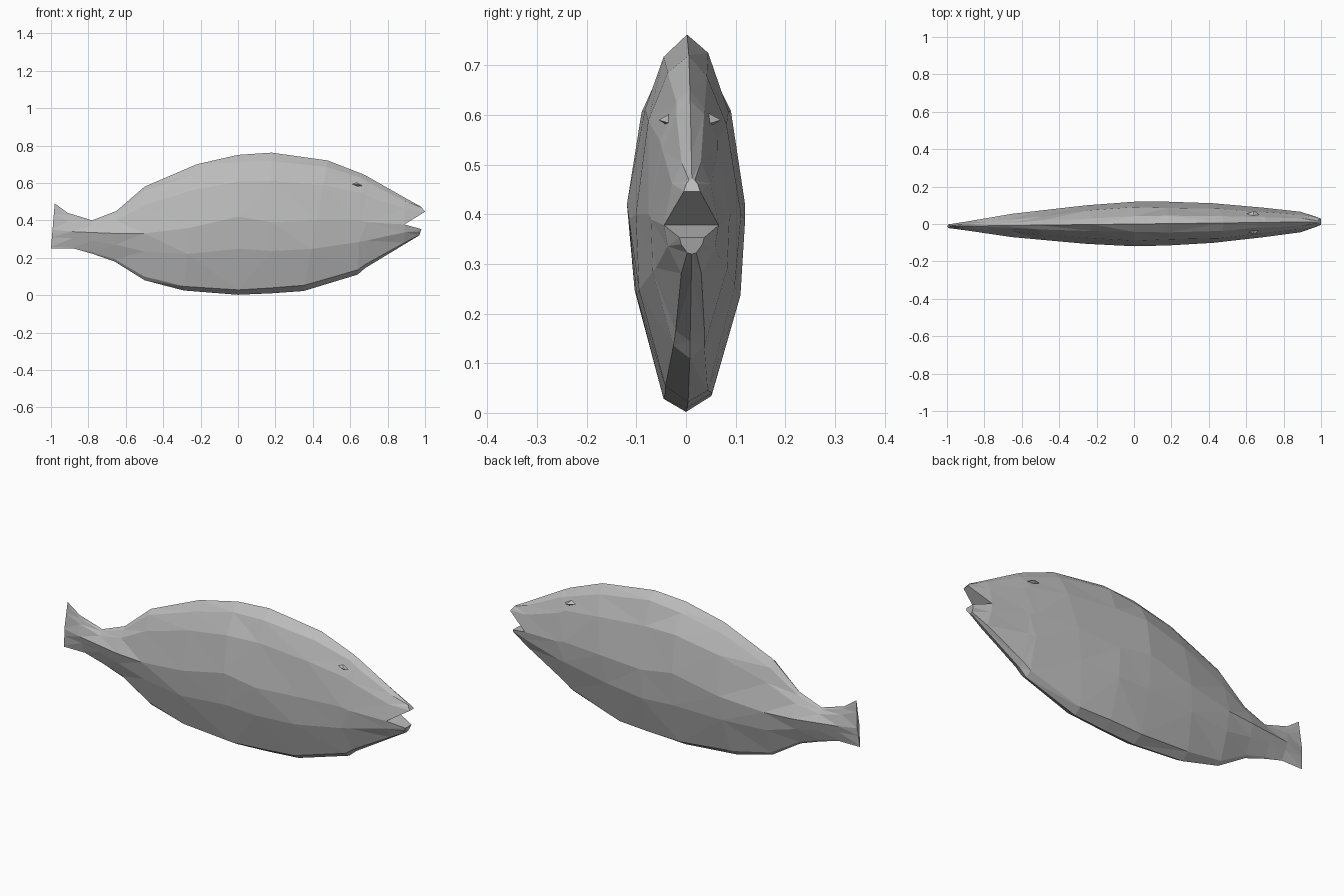
import bpy, bmesh, random

random.seed(4)
cube = bpy.data.objects.get("Cube")
if cube:
    bpy.data.objects.remove(cube, do_unlink=True)

grey = bpy.data.materials.new("plain grey")
grey.use_nodes = True
color = (0.5, 0.5, 0.5, 1)
grey.diffuse_color = color
grey.node_tree.nodes["Principled BSDF"].inputs["Base Color"].default_value = color


def make_object(name, bm):
    bmesh.ops.triangulate(bm, faces=bm.faces[:])
    bmesh.ops.recalc_face_normals(bm, faces=bm.faces[:])
    mesh = bpy.data.meshes.new(name)
    bm.to_mesh(mesh)
    bm.free()
    mesh.materials.append(grey)
    obj = bpy.data.objects.new(name, mesh)
    bpy.context.collection.objects.link(obj)
    return obj


def drift(x):
    # The fish leans a little off its long axis
    return 0.012 * x


# Half cross-section from back ridge to belly ridge: width and height fractions
SECTION = [(0, 1), (.38, .88), (.74, .58), (1, 0), (.9, -.4), (.4, -.92), (0, -1)]

# Stations from tail to mouth: x at back, x at belly, top, middle, bottom, half width, fullness
STATIONS = [
    (-.98, -1.0, .49, .35, .25, .010, 0),
    (-.91, -.88, .44, .34, .25, .024, 0),
    (-.78, -.78, .40, .335, .222, .042, .2),
    (-.65, -.66, .45, .33, .18, .062, .3),
    (-.50, -.50, .58, .33, .08, .078, .6),
    (-.22, -.29, .70, .36, .025, .103, .9),
    (0, 0, .75, .42, .002, .119, 1),
    (.18, .18, .762, .39, .01, .117, 1),
    (.48, .35, .72, .40, .022, .106, 1),
    (.66, .64, .65, .40, .11, .083, .9),
    (.70, .68, .63, .39, .145, .079, .9),
    (.89, .89, .522, .378, .272, .055, .9),
]


def add_ring(bm, station, wobble):
    x_top, x_low, top, mid, low, half, full = station
    ring = []
    sides = [(s, 1) for s in SECTION] + [(s, -1) for s in SECTION[-2:0:-1]]
    for (w, t), side in sides:
        width = half * (full * w + (1 - full) * (1 - abs(t)))
        z = mid + t * ((top - mid) if t > 0 else (mid - low))
        if 0 < w < 1:
            width += random.uniform(-wobble, wobble)
            z += random.uniform(-wobble, wobble) * 2
        x = x_low + (x_top - x_low) * (z - low) / (top - low)
        ring.append(bm.verts.new((x, drift(x) + side * width, z)))
    return ring


# Body with the tail fin drawn out of the same skin
bm = bmesh.new()
rings = []
for n, station in enumerate(STATIONS):
    rings.append(add_ring(bm, station, .004 if 4 <= n <= 9 else 0))
for a, b in zip(rings, rings[1:]):
    for i in range(len(a)):
        j = (i + 1) % len(a)
        bm.faces.new((a[i], a[j], b[j], b[i]))
bm.faces.new(rings[0])


# Jaws grow from the upper and lower halves of the last ring
def add_jaw(arc, lip_x, lip_z, end_x, end_z, narrow):
    mid_z = arc[0].co.z
    reach = max((abs(v.co.z - mid_z) for v in arc))
    tip = []
    for v in arc:
        t = abs(v.co.z - mid_z) / reach
        x = lip_x + (end_x - lip_x) * t
        y = drift(x) + (v.co.y - drift(v.co.x)) * narrow
        tip.append(bm.verts.new((x, y, lip_z + (end_z - lip_z) * t)))
    for i in range(len(arc) - 1):
        bm.faces.new((arc[i], arc[i + 1], tip[i + 1], tip[i]))
    bm.faces.new((arc[-1], arc[0], tip[0], tip[-1]))
    bm.faces.new(tip)


mouth = rings[-1]
add_jaw(mouth[9:] + mouth[:4], 1.0, .446, .98, .472, .3)
add_jaw(mouth[3:10], .98, .353, .97, .32, .45)
make_object("fish_body", bm)

# Small folded brow over each eye
for name, side in (("left_side_brow", 1), ("right_side_brow", -1)):
    bm = bmesh.new()
    outline = [(.56, .60), (.63, .608), (.68, .58), (.63, .57)]
    base = [bm.verts.new((x, drift(x) + side * .03, z)) for x, z in outline]
    peak = bm.verts.new((.645, drift(.645) + side * .063, .59))
    bm.faces.new(base)
    for i in range(4):
        bm.faces.new((base[i], base[(i + 1) % 4], peak))
    make_object(name, bm)
